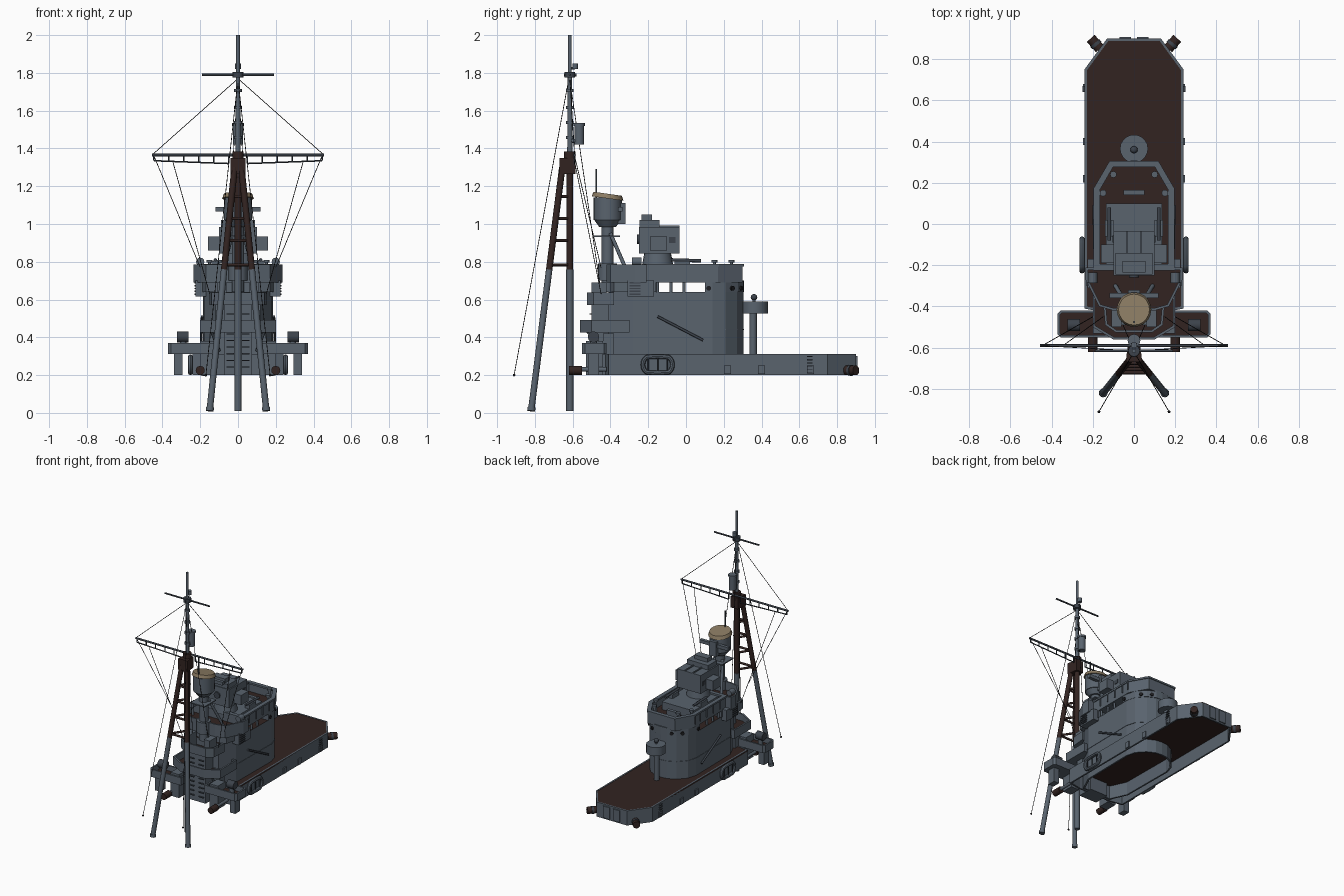
import bpy, bmesh, math
from mathutils import Vector, Matrix

cube = bpy.data.objects.get("Cube")
if cube:
    bpy.data.objects.remove(cube)


def material(name, rgb):
    m = bpy.data.materials.new(name)
    m.use_nodes = True
    m.diffuse_color = (*rgb, 1)
    m.node_tree.nodes["Principled BSDF"].inputs["Base Color"].default_value = (*rgb, 1)
    return m


GREY = material("blue grey paint", (.10, .125, .155))
BROWN = material("dark brown", (.032, .017, .015))
TAN = material("tan canvas", (.26, .2, .125))
BLACK = material("near black", (.012, .012, .014))
DARK = material("dark grey", (.045, .055, .07))


def finish(name, bm, mat, top=None, smooth=False):
    bmesh.ops.recalc_face_normals(bm, faces=bm.faces)
    if top:
        for f in bm.faces:
            f.material_index = int(f.normal.z > .9)
    me = bpy.data.meshes.new(name)
    bm.to_mesh(me)
    bm.free()
    me.materials.append(mat)
    if top:
        me.materials.append(top)
    ob = bpy.data.objects.new(name, me)
    bpy.context.collection.objects.link(ob)
    if smooth:
        bpy.ops.object.select_all(action='DESELECT')
        ob.select_set(True)
        bpy.context.view_layer.objects.active = ob
        bpy.ops.object.shade_smooth_by_angle(angle=.7)
    return ob


def prism(name, outline, z0, z1, mat=GREY, top=None):
    bm = bmesh.new()
    face = bm.faces.new([bm.verts.new((x, y, z0)) for x, y in outline])
    r = bmesh.ops.extrude_face_region(bm, geom=[face])
    verts = [v for v in r["geom"] if isinstance(v, bmesh.types.BMVert)]
    bmesh.ops.translate(bm, vec=(0, 0, z1 - z0), verts=verts)
    return finish(name, bm, mat, top)


def box(name, x0, x1, y0, y1, z0, z1, mat=GREY, top=None):
    return prism(name, [(x0, y0), (x1, y0), (x1, y1), (x0, y1)], z0, z1, mat, top)


def wall(name, outline, z0, z1, thick=.012, mat=GREY, closed=True):
    """Upright sheet along an outline, thickened inwards."""
    bm = bmesh.new()
    lo, hi = ([bm.verts.new((x, y, z)) for x, y in outline] for z in (z0, z1))
    n = len(outline)
    for i in range(n if closed else n - 1):
        j = (i + 1) % n
        bm.faces.new((lo[i], lo[j], hi[j], hi[i]))
    me = bpy.data.meshes.new(name)
    bm.to_mesh(me)
    bm.free()
    me.materials.append(mat)
    ob = bpy.data.objects.new(name, me)
    bpy.context.collection.objects.link(ob)
    mod = ob.modifiers.new("thickness", 'SOLIDIFY')
    mod.thickness, mod.offset, mod.use_even_offset = thick, -1, True
    return ob


def rod(name, p, q, r, mat=GREY, r2=None, sides=12):
    p, q = Vector(p), Vector(q)
    d = q - p
    m = Matrix.Translation((p + q) / 2) @ Vector((0, 0, 1)).rotation_difference(d).to_matrix().to_4x4()
    bm = bmesh.new()
    bmesh.ops.create_cone(bm, cap_ends=True, segments=sides, radius1=r,
                          radius2=r if r2 is None else r2, depth=d.length, matrix=m)
    return finish(name, bm, mat, smooth=sides > 6)


def ball(name, c, r, mat=GREY):
    bm = bmesh.new()
    bmesh.ops.create_icosphere(bm, subdivisions=2, radius=r, matrix=Matrix.Translation(c))
    return finish(name, bm, mat, smooth=True)


def both(half):
    """Mirror a right-hand outline (front to rear) into a closed loop."""
    return half + [(-x, y) for x, y in reversed(half) if x]


# Hull: open underneath, brown deck
hull = both([(.14, -.43), (.24, -.41), (.24, .75), (.13, .9)])
wall("hull_side", hull, .2, .312)
prism("main_deck", hull, .3, .31, BROWN)

# Deckhouse with rounded rear
house = both([(.12, -.41), (.18, -.28), (.185, .14), (.165, .21), (.11, .27), (.05, .3), (0, .305)])
wall("deckhouse_skirt", house, .2, .31)
prism("deckhouse", house, .31, .64, GREY, BROWN)
wall("deckhouse_belt", [(x * 1.015, y * 1.01) for x, y in house], .438, .445, .006)
rear = both([(.187, .1), (.187, .14), (.167, .21), (.112, .275), (.05, .304), (0, .308)])
prism("rear_bridge_house", rear, .64, .7)

# Upper bridge: floor and bulwark
bridge = both([(.19, -.22), (.19, .17), (.115, .3)])
prism("bridge_floor", bridge, .69, .715, GREY, BROWN)
wall("bridge_bulwark", bridge, .71, .785, .014)
wall("bridge_rim", [(x * 1.03, y * 1.02) for x, y in bridge], .775, .788, .03)
box("bridge_platform", -.135, .135, -.2, .1, .71, .775)
box("chart_table", -.05, .05, .14, .165, .71, .76)
for s in (-1, 1):
    for y in (-.15, -.08, -.01):
        rod("bridge_post", (s * .17, y, .64), (s * .17, y, .7), .008)
    # Dark scuttles and panel seams round the rear
    for x, y, dx, dy in ((.185, .12, 1, 0), (.14, .243, .7, .7), (.08, .288, .45, .9)):
        p, d = Vector((s * x, y, .66)), Vector((s * dx, dy, 0))
        rod("porthole", p, p + d * .009, .013, BLACK)
    for y in (-.14, -.06, .02, .1, .16):
        box("bulwark_rib", *sorted((s * .189, s * .197)), y, y + .007, .715, .78)
    # Raised pelorus and gun mounts along the bridge
    for x, y in ((.1, .24), (.15, .15)):
        rod("sight_stand", (s * x, y, .71), (s * x, y, .8), .008)
        rod("sight_head", (s * x, y, .795), (s * x, y, .81), .016)
    box("gun_cradle", *sorted((s * .1, s * .14)), -.06, .02, .775, .805)
    rod("gun_barrel", (s * .12, -.08, .81), (s * .12, .08, .805), .009, DARK)

# Forward wings
wing = both([(.1, -.42), (.17, -.4), (.235, -.27), (.235, -.21)])
prism("wing_floor", wing, .69, .72, GREY, BROWN)
wall("wing_bulwark", wing, .71, .785)
prism("wing_support", both([(.11, -.4), (.17, -.38), (.19, -.3), (.19, -.16)]), .64, .7)
for s in (-1, 1):
    box("vent_house", *sorted((s * .17, s * .225)), -.31, -.17, .615, .7)
    for i in range(5):
        box("vent_slat", *sorted((s * .22, s * .231)), -.3, -.24, .625 + i * .015, .632 + i * .015, DARK)
    rod("wing_lamp_post", (s * .2, -.26, .72), (s * .2, -.26, .79), .008)
    rod("wing_lamp", (s * .2, -.285, .8), (s * .2, -.235, .8), .022)

# Forward stepped platforms
lower = both([(.1, -.56), (.2, -.5), (.2, -.3)])
prism("lower_gallery_floor", lower, .425, .44, GREY, BROWN)
wall("lower_gallery_bulwark", lower, .43, .492)
upper = both([(.09, -.525), (.14, -.49), (.15, -.38)])
prism("upper_gallery_floor", upper, .57, .585, GREY, BROWN)
wall("upper_gallery_bulwark", upper, .575, .638)
box("front_trunk", -.075, .075, -.5, -.38, .2, .58)
for s in (-1, 1):
    box("front_locker", *sorted((s * .1, s * .15)), -.44, -.38, .31, .42)
    for i in range(9):
        box("front_ladder_rung", *sorted((s * .02, s * .06)), -.51, -.498, .24 + i * .035, .246 + i * .035, DARK)
    rod("gallery_brace", (s * .14, -.52, .43), (s * .1, -.42, .33), .008)

# Side gun tubs ahead of the hull
for s in (-1, 1):
    tub = [(s * x, y) for x, y in ((.1, -.55), (.355, -.55), (.37, -.535), (.37, -.435), (.355, -.42), (.1, -.42))]
    if s < 0:
        tub.reverse()
    prism("tub_floor", tub, .312, .33, GREY, BROWN)
    wall("tub_bulwark", tub, .312, .37)
    box("tub_leg", *sorted((s * .295, s * .34)), -.52, -.46, .2, .32)
    rod("tub_mount", (s * .29, -.49, .33), (s * .29, -.49, .38), .018)
    rod("tub_director", (s * .262, -.49, .402), (s * .322, -.49, .402), .03, DARK)
    box("tub_inner_box", *sorted((s * .13, s * .2)), -.53, -.44, .2, .38)

# Fore tower with canvas-topped drum
tower = Vector((0, -.415, 0))


def disc(name, z0, z1, r, mat=GREY, r2=None):
    return rod(name, tower + Vector((0, 0, z0)), tower + Vector((0, 0, z1)), r, mat, r2, 20)


disc("tower_column", .64, 1.02, .032)
disc("tower_collar", .7, .79, .05)
disc("drum_base", .985, 1.02, .045, GREY, .07)
disc("drum", 1.02, 1.14, .075)
cap = disc("canvas_cover", 1.135, 1.16, .084, TAN, .075)
for v in cap.data.vertices:
    v.co.z -= (v.co.y + .415) * .14
rod("drum_aerial", (0, -.475, 1.14), (0, -.475, 1.29), .005, DARK)
box("drum_sight", -.12, .12, -.36, -.335, 1.065, 1.09)
box("drum_rear_box", -.03, .03, -.36, -.32, 1.0, 1.11)
box("tower_step", -.06, .06, -.49, -.35, .93, .938)
for s in (-1, 1):
    rod("tower_stay", (s * .03, -.4, .95), (s * .09, -.3, .72), .01)
    box("tower_locker", *sorted((s * .06, s * .11)), -.5, -.42, .585, .69)

# Gun director on its turntable
rod("director_base", (0, -.15, .77), (0, -.15, .85), .085, GREY, .07, 20)
box("director_body", -.1, .1, -.25, -.035, .845, .985)
box("director_shoulder", -.09, .09, -.245, -.14, .985, 1.02)
box("director_hood", -.055, .055, -.235, -.18, 1.02, 1.05)
for s in (-1, 1):
    box("director_arm", *sorted((s * .1, s * .16)), -.19, -.1, .86, .935)
    box("director_hatch", *sorted((s * .1, s * .104)), -.09, -.055, .9, .93, DARK)
    box("director_rib", *sorted((s * .03, s * .038)), -.24, -.034, .985, .993)
rod("director_eye", (0, -.26, .92), (0, -.24, .92), .025, DARK)

# Rear lookout tub on a post
rod("lookout_post", (0, .355, .31), (0, .355, .53), .02)
rod("lookout_tub", (0, .365, .525), (0, .365, .59), .068, GREY, None, 20)
rod("lookout_stand", (0, .36, .59), (0, .36, .61), .009)
ball("lookout_lamp", (0, .36, .612), .018, DARK)

# Tripod mast, brown above mid height
H = Vector((0, -.615, 0))


def up(z, y=0, x=0):
    return H + Vector((x, y, z))


rod("mast_lower", up(.01), up(.76), .019)
rod("mast_upper", up(.76), up(1.34), .018, BROWN)
for s in (-1, 1):
    foot, head = Vector((s * .15, -.82, .01)), Vector((s * .018, -.655, 1.3))
    mid = foot.lerp(head, .58)
    rod("tripod_leg_lower", foot, mid, .017)
    rod("tripod_leg_upper", mid, head, .017, BROWN)
    rod("tripod_shoe", foot, foot.lerp(head, .015), .021)
    for t in (.6, .7, .79, .88):
        p = foot.lerp(head, t)
        rod("tripod_brace", p, up(p.z), .008, BROWN)
for t in (.6, .7, .79, .88):
    p = foot.lerp(head, t)
    rod("tripod_tie", p, (-p.x, p.y, p.z), .008, BROWN)
prism("mast_cap", [(-.04, -.67), (.04, -.67), (.03, -.585), (-.03, -.585)], 1.265, 1.35, BROWN)
rod("mast_crown", up(1.34), up(1.385), .03, BROWN)
rod("topmast", up(1.36), up(1.8), .014, GREY, .011)
rod("pole", up(1.79), up(2), .01)
for z in (1.45, 1.53, 1.61, 1.7):
    rod("topmast_band", up(z), up(z + .016), .02)
rod("mast_drum", up(1.42, .05), up(1.53, .05), .026)
rod("mast_drum_lid", up(1.52, .05), up(1.535, .05), .031)
rod("mast_drum_arm", up(1.44), up(1.44, .05), .01)
rod("top_lamp", up(1.82, .028), up(1.85, .028), .015)
rod("top_lamp_arm", up(1.825), up(1.825, .028), .006)
rod("yard_collar", up(1.775), up(1.805), .028, DARK)
rod("upper_yard", up(1.79, 0, -.19), up(1.79, 0, .19), .006, DARK)
rod("upper_cross", up(1.79, -.03), up(1.79, .035), .008, DARK)

# Truss yard and rigging
rod("lower_yard", up(1.365, .025, -.455), up(1.365, .025, .455), .007, DARK)
for s in (-1, 1):
    rod("yard_foot_rail", up(1.335, .025, s * .445), up(1.32, .025, s * .05), .004, DARK)
    for i in range(6):
        x = s * (.05 + i * .079)
        rod("yard_stirrup", up(1.365, .025, x), up(1.32 + i * .003, .025, x), .004, DARK, None, 6)
    lines = ((up(1.77), up(1.37, .025, s * .45)),
             (up(1.36, .025, s * .445), (s * .2, -.45, .77)),
             (up(1.33, .025, s * .345), (s * .15, -.45, .63)),
             (up(1.76), (s * .07, -.45, .64)),
             (up(1.77, -.005), (s * .17, -.91, .2)))
    for p, q in lines:
        rod("rigging_line", p, q, .002, BLACK, None, 5)
    ball("stay_shackle", (s * .17, -.91, .2), .007, BLACK)

# Hull fittings
for s in (-1, 1):
    # Oval life raft hung on the hull
    bm = bmesh.new()
    rings = []
    for i in range(24):
        a = math.tau * i / 24
        c, n = math.cos(a), math.sin(a)
        flat = .045 * (1 if c > 0 else -1) if abs(c) > .01 else 0
        rings.append([bm.verts.new((s * (.252 + .013 * math.sin(b)), -.15 + flat + c * (.033 + .012 * math.cos(b)),
                                    .255 + n * (.043 + .012 * math.cos(b))))
                      for b in (math.tau * k / 8 for k in range(8))])
    for i in range(24):
        for k in range(8):
            m, l = (i + 1) % 24, (k + 1) % 8
            bm.faces.new((rings[i][k], rings[m][k], rings[m][l], rings[i][l]))
    finish("life_raft", bm, GREY, smooth=True)
    for y in (-.2, -.15, -.1):
        rod("raft_lashing", (s * .255, y, .205), (s * .255, y, .305), .004, DARK)
    for i in range(6):
        box("hull_ladder_rung", *sorted((s * .24, s * .25)), .64, .67, .21 + i * .017, .216 + i * .017, DARK)
    for y in (.22, .4, .66):
        box("hull_rib", *sorted((s * .24, s * .248)), y - .018, y + .018, .205, .25)
    # Smoke floats at the corners
    rod("rear_float", (s * .165, .85, .225), (s * .21, .9, .225), .026, BROWN)
    rod("rear_float_band", (s * .18, .866, .225), (s * .19, .878, .225), .029, DARK)
    rod("front_float", (s * .2, -.62, .225), (s * .2, -.55, .225), .024, BROWN)
    rod("front_float_arm", (s * .2, -.56, .23), (s * .2, -.42, .23), .012)
    box("rear_plate", *sorted((s * .015, s * .07)), .9, .908, .21, .3)
    # Stowed boom on the deckhouse side
    rod("stowed_boom", (s * .19, -.15, .51), (s * .195, .09, .385), .007, DARK)
